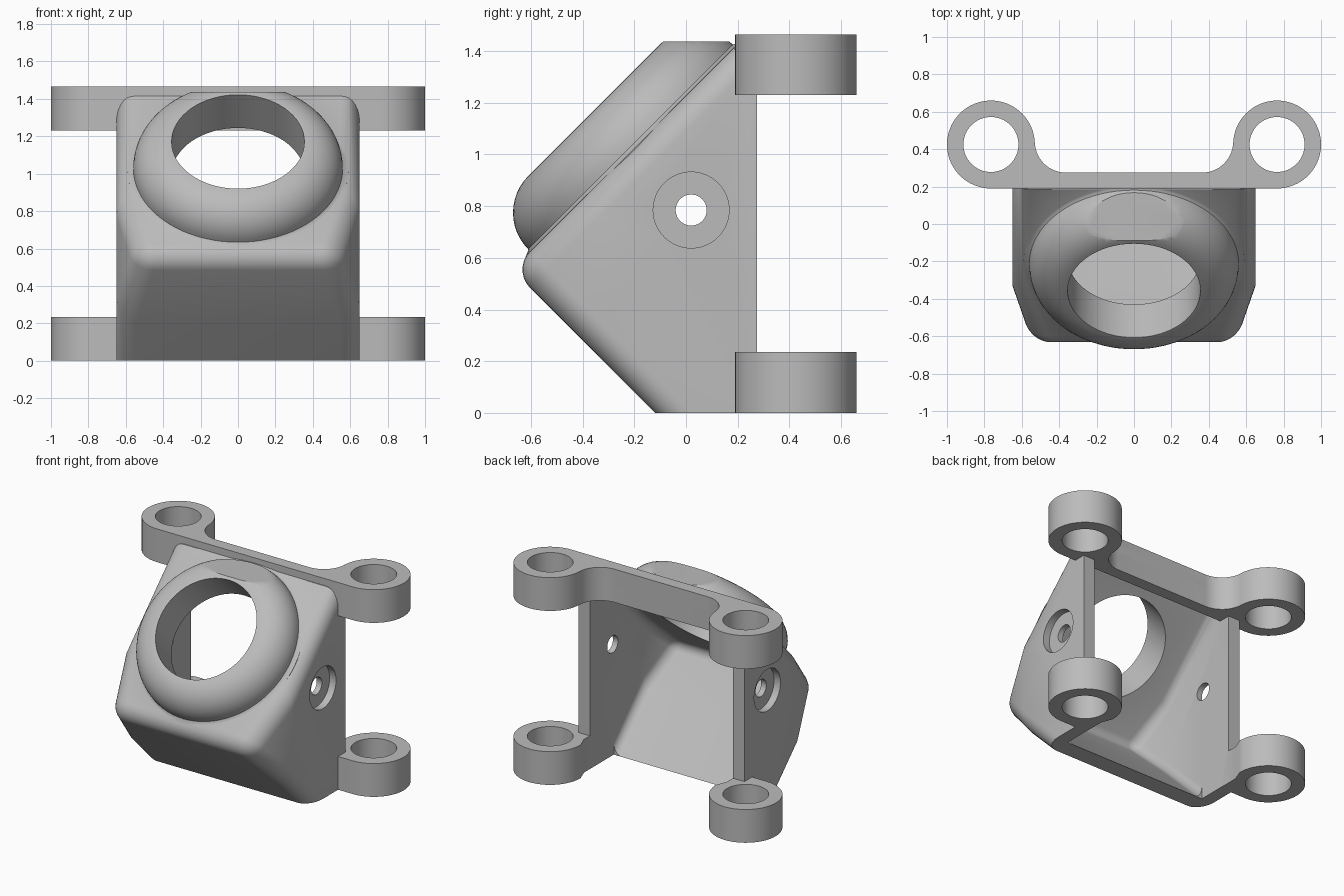
import bpy, bmesh
from math import sin, cos, pi, radians
from mathutils import Matrix, Vector

if "Cube" in bpy.data.objects:
    bpy.data.objects.remove(bpy.data.objects["Cube"])

grey = bpy.data.materials.new("plain grey")
grey.use_nodes = True
COLOR = (0.5, 0.5, 0.5, 1)
grey.diffuse_color = COLOR
grey.node_tree.nodes["Principled BSDF"].inputs["Base Color"].default_value = COLOR

TILT = Matrix.Rotation(radians(45), 4, 'X')   # local z -> lens axis
SIDE = Matrix.Rotation(radians(90), 4, 'Y')   # local z -> x axis


def to_object(bm, name):
    bmesh.ops.recalc_face_normals(bm, faces=bm.faces)
    mesh = bpy.data.meshes.new(name)
    bm.to_mesh(mesh)
    bm.free()
    ob = bpy.data.objects.new(name, mesh)
    bpy.context.collection.objects.link(ob)
    mesh.materials.append(grey)
    return ob


def extrude(points, vector):
    bm = bmesh.new()
    face = bm.faces.new([bm.verts.new(p) for p in points])
    new = bmesh.ops.extrude_face_region(bm, geom=[face])["geom"]
    bmesh.ops.translate(bm, vec=vector, verts=[v for v in new if isinstance(v, bmesh.types.BMVert)])
    return bm


def cylinder(name, radius, depth, matrix):
    bm = bmesh.new()
    bmesh.ops.create_cone(bm, cap_ends=True, segments=64, radius1=radius, radius2=radius,
                          depth=depth, matrix=matrix)
    return to_object(bm, name)


def boolean(ob, other, operation='DIFFERENCE'):
    mod = ob.modifiers.new("bool", 'BOOLEAN')
    mod.operation, mod.object, mod.solver = operation, other, 'EXACT'
    bpy.context.view_layer.objects.active = ob
    bpy.ops.object.modifier_apply(modifier=mod.name)
    bpy.data.objects.remove(other)


def smooth(ob):
    bpy.ops.object.select_all(action='DESELECT')
    ob.select_set(True)
    bpy.context.view_layer.objects.active = ob
    bpy.ops.object.shade_smooth_by_angle(angle=radians(32))


def arc(cx, cy, r, start, end, n):
    angles = [radians(start + (end - start) * i / n) for i in range(n + 1)]
    return [(cx + r * cos(a), cy + r * sin(a)) for a in angles]


def wedge(name, profile, half, radius, back):
    """Side profile extruded across, nose tapered, long edges rounded."""
    bm = extrude([(-half, y, z) for y, z in profile], (2 * half, 0, 0))
    bmesh.ops.bisect_plane(bm, geom=bm.verts[:] + bm.edges[:] + bm.faces[:],
                           plane_co=(0, -0.33, 0), plane_no=(0, 1, 0))
    for v in bm.verts:
        if v.co.y < -0.34:
            v.co.x *= 1 - (-0.33 - v.co.y) * 0.35 / half
    bmesh.ops.recalc_face_normals(bm, faces=bm.faces)

    def rounded(e):
        a, b = (v.co for v in e.verts)
        return (e.calc_face_angle(0) > 0.7 and min(a.y, b.y) < back - 0.01
                and max(a.z, b.z) > 0.01 and not (a.y == b.y and a.y > -0.4))
    bmesh.ops.bevel(bm, geom=[e for e in bm.edges if rounded(e)], offset=radius,
                    segments=7, profile=0.5, affect='EDGES')
    return to_object(bm, name)


# Housing shell
body = wedge("housing", [(0.275, 0), (-0.12, 0), (-0.675, 0.555),
                         (0.185, 1.415), (0.275, 1.415)], 0.65, 0.1, 0.275)

# Domed lens rim, revolved about the tilted axis and trimmed on top
rim = [(0, 0.79), (0.59, 0.79), (0.59, 0.865), (0.57, 0.873)]
rim += [(0.36 + x, 0.88 + z) for x, z in arc(0, 0, 0.2, 0, 90, 12)] + [(0, 1.08)]
bm = bmesh.new()
ring = [bm.verts.new((r, 0, d)) for r, d in rim]
edges = [bm.edges.new(pair) for pair in zip(ring, ring[1:])]
bmesh.ops.spin(bm, geom=ring + edges, cent=(0, 0, 0), axis=(0, 0, 1),
               angle=2 * pi, steps=80, use_merge=True)
bmesh.ops.remove_doubles(bm, verts=bm.verts, dist=1e-4)
bmesh.ops.transform(bm, matrix=TILT @ Matrix.Translation((0, 0.576, 0)), verts=bm.verts)
cut = bmesh.ops.bisect_plane(bm, geom=bm.verts[:] + bm.edges[:] + bm.faces[:],
                             plane_co=(0, 0, 1.437), plane_no=(0, 0, 1), clear_outer=True)
bmesh.ops.holes_fill(bm, edges=[e for e in bm.edges if e.is_boundary], sides=0)
boolean(body, to_object(bm, "rim"), 'UNION')

# Inner cavity, open at the back and underneath
cavity = wedge("cavity", [(0.4, -0.393), (-0.4 + 0.407, -0.0), (-0.583, 0.59),
                          (0.187, 1.36), (0.4, 1.36)], 0.56, 0.06, 0.4)
floor = to_object(extrude([(-0.56, 0.007, -0.3), (0.56, 0.007, -0.3), (0.56, 0.5, -0.3),
                           (-0.56, 0.5, -0.3)], (0, 0, 0.8)), "floor")
boolean(cavity, floor, 'UNION')
boolean(body, cavity)

# Lens opening
boolean(body, cylinder("lens_hole", 0.355, 0.8,
                       TILT @ Matrix.Translation((0, 0.576, 1.0))))

# Side pivot holes with counterbores
boolean(body, cylinder("pivot", 0.06, 2, Matrix.Translation((0, 0.02, 0.785)) @ SIDE))
for s in (-1, 1):
    boolean(body, cylinder("counterbore", 0.147, 0.1,
                           Matrix.Translation((s * 0.65, 0.02, 0.785)) @ SIDE))
smooth(body)

# Mounting plates with a bolt ring at each end
half = [(0, 0.19)] + arc(0.765, 0.425, 0.235, -90, 180, 48)
half += arc(0.365, 0.44, 0.165, 0, -90, 14) + [(0, 0.275)]
outline = half + [(-x, y) for x, y in reversed(half[1:-1])]


def plate(name, z):
    ob = to_object(extrude([(x, y, z) for x, y in outline], (0, 0, 0.235)), name)
    for s in (-1, 1):
        boolean(ob, cylinder("bolt_hole", 0.147, 1, Matrix.Translation((s * 0.765, 0.425, z))))
    return ob


smooth(plate("upper_mounting_bar", 1.23))
lower = plate("lower_mounting_lugs", 0)
gap = to_object(extrude([(-0.56, 0.1, -0.1), (0.56, 0.1, -0.1), (0.56, 0.34, -0.1), (0.5, 0.5, -0.1),
                         (-0.5, 0.5, -0.1), (-0.56, 0.34, -0.1)], (0, 0, 0.5)), "gap")
boolean(lower, gap)
smooth(lower)
